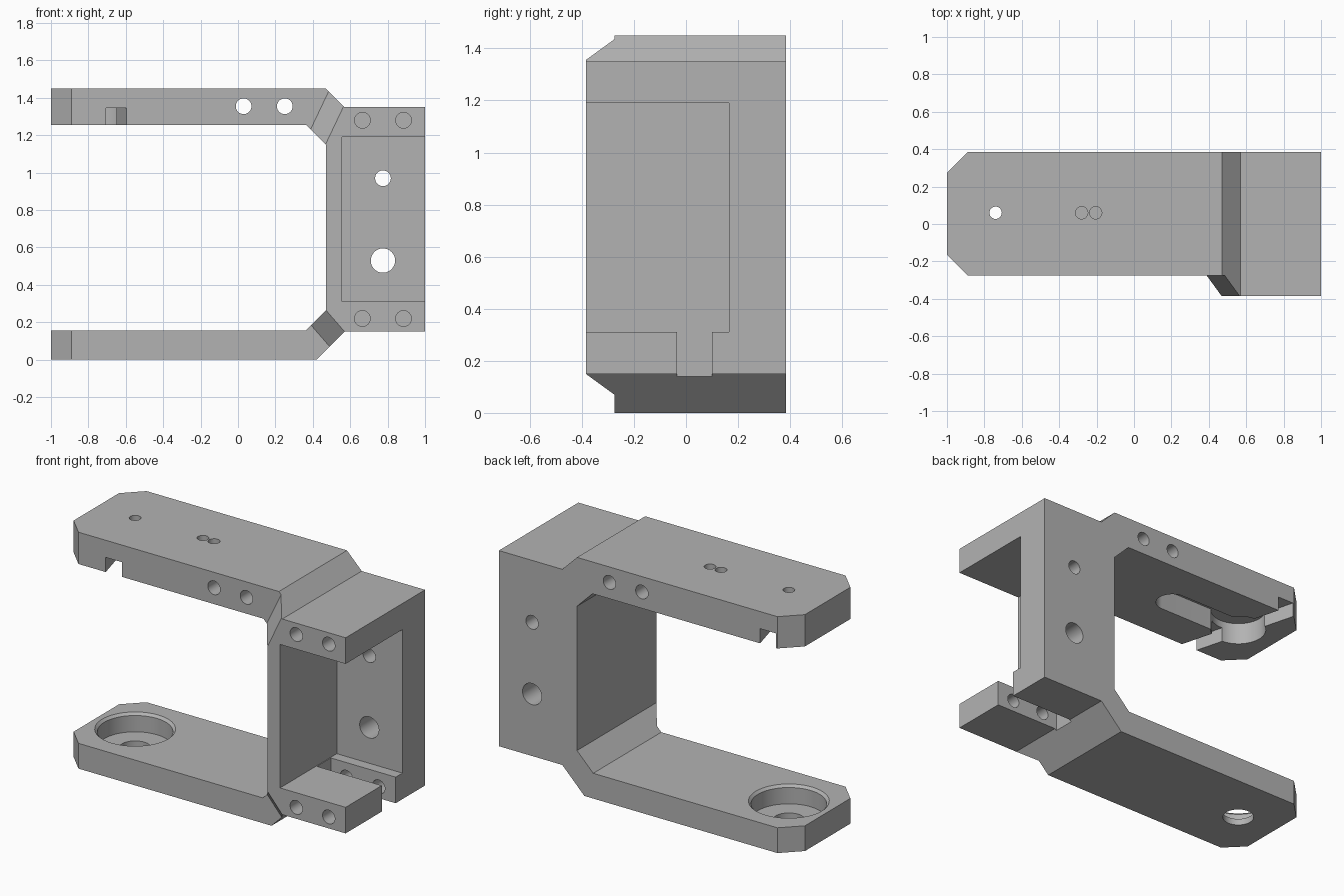
import bpy, bmesh, math
from mathutils import Vector, Matrix

cube = bpy.data.objects.get("Cube")
if cube:
    bpy.data.objects.remove(cube)

grey = bpy.data.materials.new("machined_grey")
grey.use_nodes = True
colour = (0.45, 0.45, 0.45, 1)
grey.diffuse_color = colour
grey.node_tree.nodes["Principled BSDF"].inputs["Base Color"].default_value = colour


def to_object(name, bm):
    bmesh.ops.recalc_face_normals(bm, faces=bm.faces[:])
    mesh = bpy.data.meshes.new(name)
    bm.to_mesh(mesh)
    bm.free()
    mesh.materials.append(grey)
    obj = bpy.data.objects.new(name, mesh)
    bpy.context.collection.objects.link(obj)
    return obj


def hull(name, points):
    bm = bmesh.new()
    for p in points:
        bm.verts.new(p)
    bmesh.ops.convex_hull(bm, input=bm.verts[:])
    return to_object(name, bm)


def box(name, lo, hi):
    return hull(name, [(x, y, z) for x in (lo[0], hi[0])
                       for y in (lo[1], hi[1]) for z in (lo[2], hi[2])])


def cylinder(name, start, end, r1, r2=None):
    a, b = Vector(start), Vector(end)
    turn = (b - a).to_track_quat('Z', 'Y').to_matrix().to_4x4()
    bm = bmesh.new()
    bmesh.ops.create_cone(bm, cap_ends=True, segments=48, radius1=r1,
                          radius2=r1 if r2 is None else r2, depth=(b - a).length,
                          matrix=Matrix.Translation((a + b) / 2) @ turn)
    return to_object(name, bm)


# Bracket body: side profile extruded through its depth
FRONT, ARM_FRONT, BACK = -0.385, -0.275, 0.385
profile = [(-1, 1.45), (0.47, 1.45), (0.57, 1.35), (1, 1.35), (1, 0.15),
           (0.57, 0.15), (0.42, 0), (-1, 0), (-1, 0.155), (0.36, 0.155),
           (0.47, 0.265), (0.47, 1.15), (0.365, 1.255), (-1, 1.255)]
bm = bmesh.new()
face = bm.faces.new([bm.verts.new((x, FRONT, z)) for x, z in profile])
ext = bmesh.ops.extrude_face_region(bm, geom=[face])
bmesh.ops.translate(bm, vec=(0, BACK - FRONT, 0),
                    verts=[v for v in ext["geom"] if isinstance(v, bmesh.types.BMVert)])
body = to_object("bracket_body", bm)


def cut(cutter):
    cutter.hide_render = True
    mod = body.modifiers.new("cut", 'BOOLEAN')
    mod.operation = 'DIFFERENCE'
    mod.solver = 'EXACT'
    mod.object = cutter
    bpy.context.view_layer.objects.active = body
    bpy.ops.object.modifier_apply(modifier=mod.name)
    bpy.data.objects.remove(cutter)


# Arms set back from the front, with a ramp up to the block
def set_back(a, b, dz, z_range):
    pts = [(-1.2, y, z) for y in (ARM_FRONT, -0.495) for z in z_range]
    for x, z in (a, b):
        pts += [(x, ARM_FRONT, z), (x + 0.16, -0.495, z + 2 * dz)]
    cut(hull("arm_relief", pts))


set_back((0.34, 1.13), (0.53, 1.53), -0.08, (1.13, 1.53))
set_back((0.30, 0.2885), (0.60, -0.0565), 0.08, (-0.1, 0.29))

# Chamfered arm tips
for y_edge, s in ((ARM_FRONT, -1), (BACK, 1)):
    corners = [(-1.11, y_edge - s * 0.22 + s * 0.22),
               (-1.0, y_edge - s * 0.11), (-0.89, y_edge)]
    corners = [(-1.1, y_edge - s * 0.01), (-0.78, y_edge + s * 0.11),
               (-1.11, y_edge + s * 0.11), (-1.11, y_edge - s * 0.22)]
    cut(hull("tip_chamfer", [(x, y, z) for x, y in corners for z in (-0.1, 1.6)]))

# Open pocket in the block and slot in its lower flange
cut(box("block_pocket", (0.555, -0.5, 0.31), (1.1, 0.165, 1.19)))
cut(box("flange_slot", (0.56, -0.035, 0.1), (1.1, 0.10, 0.35)))

# Holes through the block's back wall and screw holes in its flanges
for z, r in ((0.97, 0.042), (0.53, 0.065)):
    cut(cylinder("wall_hole", (0.775, 0, z), (0.775, 0.5, z), r))
for x in (0.665, 0.885):
    for z in (0.22, 1.28):
        cut(cylinder("flange_hole", (x, -0.5, z), (x, 0.2, z), 0.042))

# Cross holes in the upper arm
for x in (0.03, 0.25):
    cut(cylinder("arm_hole", (x, -0.5, 1.355), (x, 0.5, 1.355), 0.042))

# Keyhole recess under the upper arm
MID, TIP, SLOT_END, ROOF = 0.06, -0.74, -0.24, 1.39
cut(cylinder("recess_round", (TIP, MID, 1.2), (TIP, MID, ROOF), 0.16))
slot = []
for i in range(25):
    a = -math.pi / 2 + math.pi * i / 24
    slot.append((SLOT_END + 0.095 * math.cos(a), MID + 0.095 * math.sin(a)))
slot += [(TIP, MID + 0.095), (TIP, MID - 0.095)]
cut(hull("recess_slot", [(x, y, z) for x, y in slot for z in (1.2, ROOF)]))

# Slanted channel across the recess
channel = box("cross_channel", (-0.053, -0.6, 1.2), (0.053, 0.6, 1.345))
channel.data.transform(Matrix.Translation((TIP, MID, 0)) @ Matrix.Rotation(math.radians(15), 4, 'Z'))
cut(channel)

# Small holes in the top face
for x in (TIP, -0.28, -0.205):
    cut(cylinder("top_hole", (x, MID, 1.3), (x, MID, 1.6), 0.033))

# Stepped bore in the lower arm with a lightly chamfered rim
cut(cylinder("bore", (TIP, MID, 0.04), (TIP, MID, 0.3), 0.21))
cut(cylinder("bore_rim", (TIP, MID, 0.140), (TIP, MID, 0.170), 0.21, 0.24))
cut(cylinder("bore_through", (TIP, MID, -0.1), (TIP, MID, 0.1), 0.09))

# Smooth bores, sharp edges
bpy.ops.object.select_all(action='DESELECT')
body.select_set(True)
bpy.context.view_layer.objects.active = body
bpy.ops.object.shade_smooth_by_angle(angle=math.radians(25))
